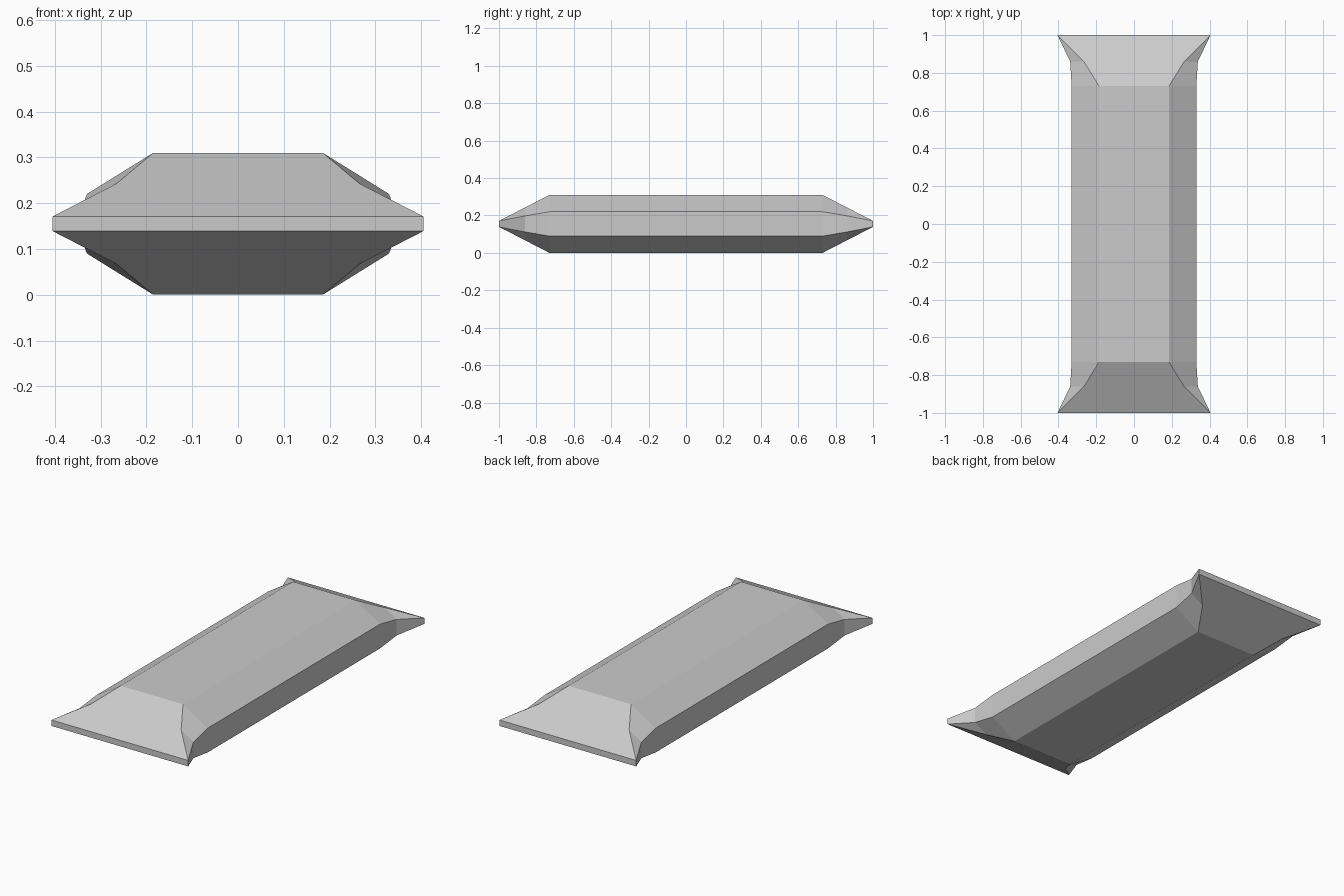
import bpy
import bmesh

cube = bpy.data.objects.get("Cube")
if cube:
    bpy.data.objects.remove(cube, do_unlink=True)

# Plain grey wrapper colour
grey = bpy.data.materials.new("light grey")
grey.use_nodes = True
colour = (0.6, 0.6, 0.6, 1)
grey.diffuse_color = colour
grey.node_tree.nodes["Principled BSDF"].inputs["Base Color"].default_value = colour

MID = 0.155  # height of the symmetry plane

# Half sections: y, top half width, top height, side half width, side height
half = [
    (0.73, 0.185, 0.155, 0.33, 0.065),
    (0.86, 0.265, 0.088, 0.338, 0.043),
    (1.0, 0.405, 0.016, 0.405, 0.016),
]
sections = [(-s[0], *s[1:]) for s in reversed(half)] + half


def ring(bm, y, top_x, top_z, side_x, side_z):
    """Eight-sided section, mirrored in x and about the middle plane."""
    quarter = [(top_x, top_z), (side_x, side_z)]
    right = quarter + [(x, -z) for x, z in reversed(quarter)]
    loop = right + [(-x, z) for x, z in reversed(right)]
    return [bm.verts.new((x, y, MID + z)) for x, z in loop]


# Loft the body through the sections and close both crimped ends
bm = bmesh.new()
rings = [ring(bm, *s) for s in sections]
for a, b in zip(rings, rings[1:]):
    for i in range(len(a)):
        j = (i + 1) % len(a)
        bm.faces.new((a[i], a[j], b[j], b[i]))
bm.faces.new(rings[0])
bm.faces.new(rings[-1])

# Collapse the end corners to single points and tidy up
bmesh.ops.remove_doubles(bm, verts=bm.verts, dist=0.0005)
bmesh.ops.recalc_face_normals(bm, faces=bm.faces)

mesh = bpy.data.meshes.new("wrapped_bar")
bm.to_mesh(mesh)
bm.free()
mesh.materials.append(grey)
bar = bpy.data.objects.new("wrapped_bar", mesh)
bpy.context.collection.objects.link(bar)
